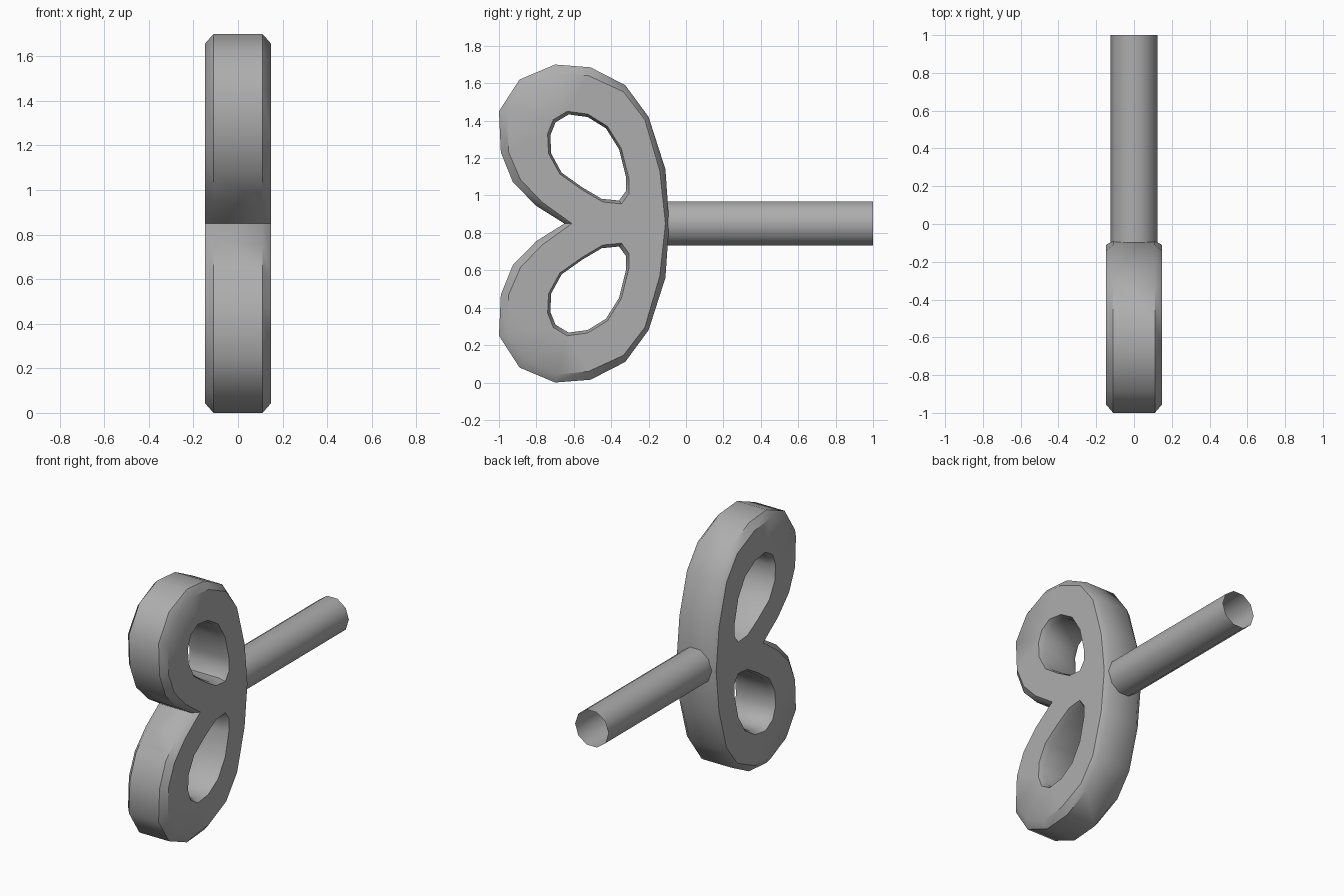
import bpy, bmesh, math

if "Cube" in bpy.data.objects:
    bpy.data.objects.remove(bpy.data.objects["Cube"])

MID = 0.85          # height of the mirror line
FACE, EDGE = 0.147, 0.11   # half thickness at the flat face / at the chamfer edge

grey = bpy.data.materials.new("plain_grey")
grey.diffuse_color = (0.42, 0.42, 0.42, 1)
grey.use_nodes = True
grey.node_tree.nodes["Principled BSDF"].inputs["Base Color"].default_value = grey.diffuse_color

# Upper-half profiles as (y, height above the mirror line)
rim = [(-0.09, 0), (-0.11, 0.29), (-0.20, 0.57), (-0.325, 0.74), (-0.51, 0.835),
       (-0.70, 0.85), (-0.89, 0.77), (-1, 0.60), (-0.99, 0.38), (-0.925, 0.22),
       (-0.80, 0.094), (-0.65, 0)]
rim_face = [(-0.11, 0), (-0.14, 0.28), (-0.22, 0.555), (-0.335, 0.705), (-0.52, 0.79),
            (-0.69, 0.808), (-0.855, 0.73), (-0.957, 0.58), (-0.948, 0.38), (-0.885, 0.235),
            (-0.77, 0.115), (-0.61, 0)]
hole_face = [(-0.635, 0.60), (-0.525, 0.585), (-0.42, 0.52), (-0.345, 0.40), (-0.305, 0.24),
             (-0.305, 0.16), (-0.345, 0.105), (-0.445, 0.115), (-0.555, 0.18),
             (-0.675, 0.265), (-0.735, 0.375), (-0.74, 0.48), (-0.71, 0.555)]
hole = [(-0.53 + (y + 0.53) * 0.93, 0.36 + (z - 0.36) * 0.93) for y, z in hole_face]


def flip(pts):
    return [(y, -z) for y, z in pts]


def closed(pts):
    return pts + flip(pts[1:-1])[::-1]


def finish(bm, name):
    bmesh.ops.recalc_face_normals(bm, faces=bm.faces)
    me = bpy.data.meshes.new(name)
    bm.to_mesh(me)
    bm.free()
    me.materials.append(grey)
    ob = bpy.data.objects.new(name, me)
    bpy.context.collection.objects.link(ob)
    bpy.ops.object.select_all(action='DESELECT')
    ob.select_set(True)
    bpy.context.view_layer.objects.active = ob
    bpy.ops.object.shade_smooth_by_angle(angle=math.radians(40))
    return ob


# Winding handle: chamfered walls around the rim and both holes, then flat faces
bm = bmesh.new()
caps = {FACE: [], -FACE: []}
for at_face, at_edge in ((closed(rim_face), closed(rim)), (hole_face, hole),
                         (flip(hole_face), flip(hole))):
    loops = [[bm.verts.new((x, y, MID + z)) for y, z in pts]
             for x, pts in ((-FACE, at_face), (-EDGE, at_edge), (EDGE, at_edge), (FACE, at_face))]
    n = len(at_face)
    for a, b in zip(loops, loops[1:]):
        for i in range(n):
            j = (i + 1) % n
            bm.faces.new((a[i], a[j], b[j], b[i]))
    for x, loop in ((-FACE, loops[0]), (FACE, loops[3])):
        caps[x] += [bm.edges.get((loop[i], loop[(i + 1) % n])) for i in range(n)]
for x, edges in caps.items():
    bmesh.ops.triangle_fill(bm, edges=edges, use_beauty=True, use_dissolve=False,
                            normal=(1 if x > 0 else -1, 0, 0))
finish(bm, "winding_handle")

# Shaft: open ten-sided tube
bm = bmesh.new()
N, R = 10, 0.124
rings = [[bm.verts.new((R * math.cos(math.tau * i / N), y, MID + R * math.sin(math.tau * i / N)))
          for i in range(N)] for y in (-0.11, 1)]
for i in range(N):
    j = (i + 1) % N
    bm.faces.new((rings[0][i], rings[0][j], rings[1][j], rings[1][i]))
finish(bm, "shaft")
